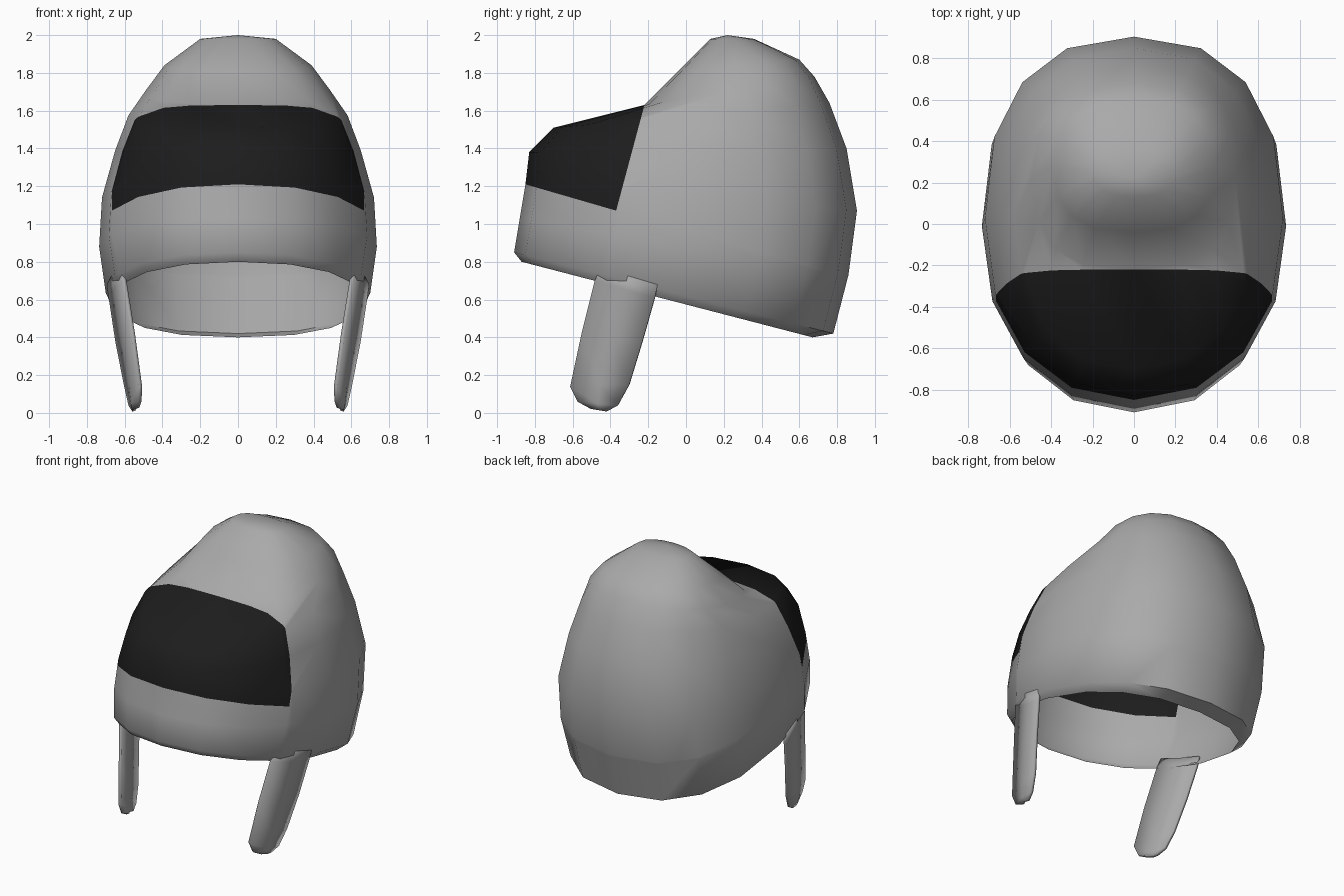
import bpy, bmesh, math
from mathutils import Vector

if "Cube" in bpy.data.objects:
    bpy.data.objects.remove(bpy.data.objects["Cube"])


def material(name, rgb):
    m = bpy.data.materials.new(name)
    m.diffuse_color = (*rgb, 1)
    m.use_nodes = True
    m.node_tree.nodes["Principled BSDF"].inputs["Base Color"].default_value = m.diffuse_color
    return m


GREY = material("shell grey", (0.40, 0.40, 0.40))
BLACK = material("visor black", (0.012, 0.012, 0.012))
SEGMENTS = 16


def make_object(name, bm, mats):
    me = bpy.data.meshes.new(name)
    bm.to_mesh(me)
    bm.free()
    for m in mats:
        me.materials.append(m)
    ob = bpy.data.objects.new(name, me)
    bpy.context.collection.objects.link(ob)
    return ob


def smooth(ob, degrees):
    bpy.ops.object.select_all(action='DESELECT')
    ob.select_set(True)
    bpy.context.view_layer.objects.active = ob
    bpy.ops.object.shade_smooth_by_angle(angle=math.radians(degrees))


def power(v, e):
    return math.copysign(abs(v) ** e, v)


def tilted_ring(bm, front, back, width, squareness):
    """Superellipse loop through a front and a back (y, z) point."""
    mid = (front[0] + back[0]) / 2
    half = (back[0] - front[0]) / 2
    ring = []
    for i in range(SEGMENTS):
        a = 2 * math.pi * i / SEGMENTS
        s, c = math.sin(a), math.cos(a)
        e = 2 / (squareness if c < 0 else 2.4)
        y = mid + half * power(c, e)
        t = (y - front[0]) / (2 * half)
        z = front[1] + t * (back[1] - front[1])
        ring.append(bm.verts.new((width * power(s, e), y, z)))
    return ring


# Helmet shell: rim fold, bowl, visor bulge and crown as tilted rings
RINGS = [
    ((-0.87, 0.80), (0.67, 0.40), 0.66, 2.2),
    ((-0.91, 0.85), (0.78, 0.42), 0.70, 2.2),
    ((-0.88, 1.03), (0.86, 0.73), 0.735, 2.2),
    ((-0.85, 1.21), (0.905, 1.07), 0.72, 2.2),
    ((-0.83, 1.38), (0.85, 1.40), 0.65, 2.2),
    ((-0.70, 1.51), (0.76, 1.64), 0.58, 2.3),
    ((-0.22, 1.63), (0.68, 1.78), 0.49, 2.8),
    ((-0.04, 1.81), (0.60, 1.87), 0.39, 2.6),
    ((0.13, 1.98), (0.36, 1.98), 0.20, 2.2),
]
bm = bmesh.new()
rings = [tilted_ring(bm, *r) for r in RINGS]
for low, high in zip(rings, rings[1:]):
    for i in range(SEGMENTS):
        j = (i + 1) % SEGMENTS
        bm.faces.new((low[i], low[j], high[j], high[i]))
top = bm.verts.new((0, 0.22, 2.0))
for i in range(SEGMENTS):
    bm.faces.new((rings[-1][i], rings[-1][(i + 1) % SEGMENTS], top))
bmesh.ops.recalc_face_normals(bm, faces=bm.faces)

# Visor: cut the shell along two planes and colour the front region
planes = [(Vector((0, -0.22, 1.63)), Vector((0, -1, 0.268))),
          (Vector((0, -0.85, 1.21)), Vector((0, 0.29, 1)))]
for co, no in planes:
    bmesh.ops.bisect_plane(bm, geom=bm.verts[:] + bm.edges[:] + bm.faces[:],
                           dist=0.002, plane_co=co, plane_no=no)
for f in bm.faces:
    c = f.calc_center_median()
    f.material_index = int(all((c - co).dot(no) > 0 for co, no in planes))
smooth(make_object("helmet_shell", bm, [GREY, BLACK]), 50)

# Side straps: thin tapered flaps hanging from the rim, mirrored
# each row: front edge (x, y, z), back edge (x, y, z)
ROWS = [
    ((0.615, -0.45, 0.77), (0.685, -0.15, 0.68)),
    ((0.60, -0.48, 0.70), (0.675, -0.165, 0.61)),
    ((0.555, -0.55, 0.42), (0.64, -0.23, 0.38)),
    ((0.517, -0.61, 0.14), (0.595, -0.30, 0.15)),
    ((0.520, -0.57, 0.06), (0.570, -0.36, 0.04)),
    ((0.530, -0.50, 0.025), (0.550, -0.42, 0.01)),
]
bm = bmesh.new()
rows = []
for a, b in ROWS:
    a, b = Vector(a), Vector(b)
    mid = (a + b) / 2 + Vector((0.012, 0, 0))
    rows.append([bm.verts.new(p) for p in (a, mid, b)])
for r, s in zip(rows, rows[1:]):
    for k in range(2):
        bm.faces.new((r[k], r[k + 1], s[k + 1], s[k]))
bmesh.ops.recalc_face_normals(bm, faces=bm.faces)
straps = make_object("side_straps", bm, [GREY])
thick = straps.modifiers.new("thickness", 'SOLIDIFY')
thick.thickness = 0.02
thick.offset = 0
straps.modifiers.new("mirror", 'MIRROR')
smooth(straps, 40)
